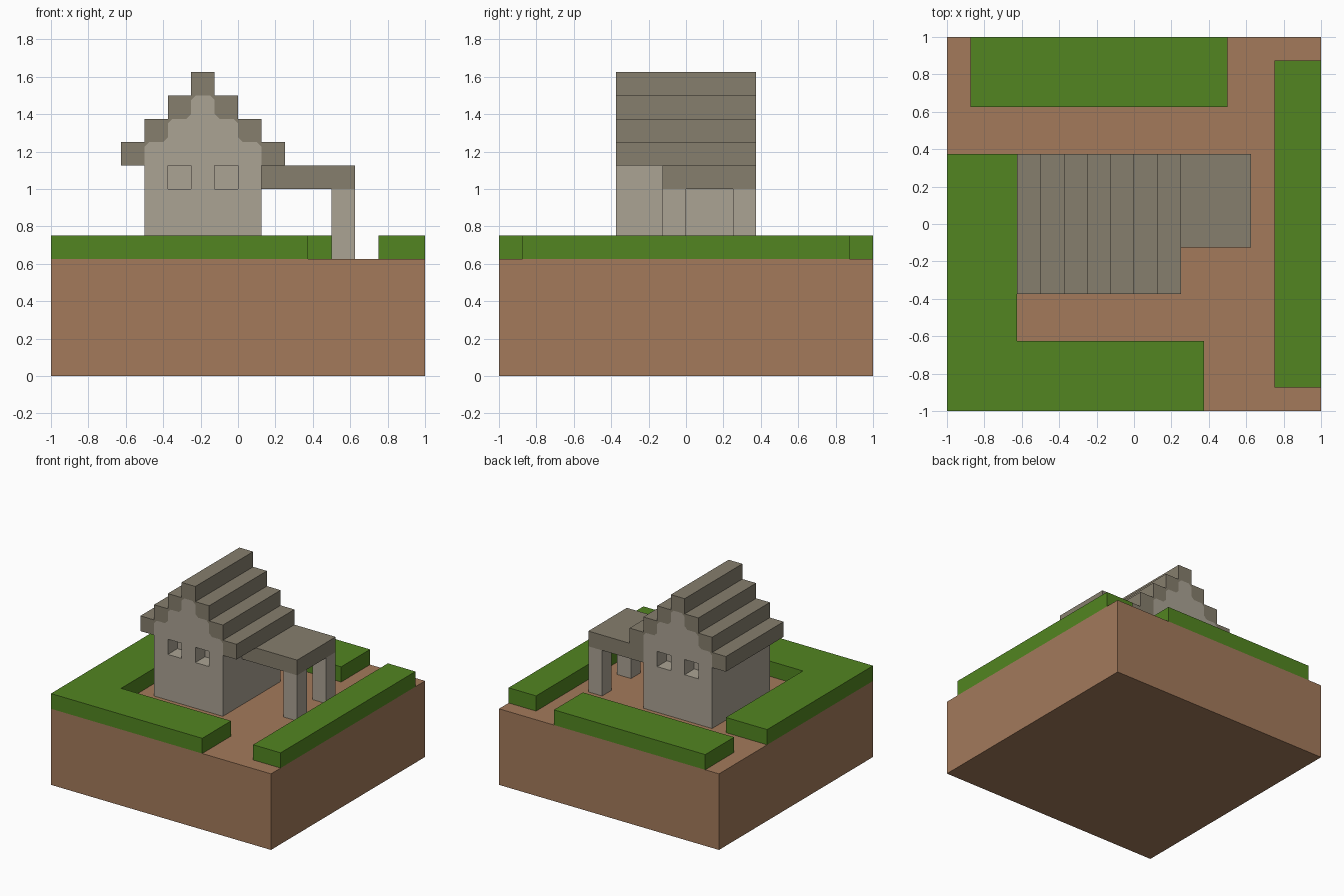
import bpy
import bmesh

U = 0.125  # one block

cube = bpy.data.objects.get("Cube")
if cube:
    bpy.data.objects.remove(cube, do_unlink=True)


def make_material(name, rgb):
    mat = bpy.data.materials.new(name)
    mat.use_nodes = True
    colour = (*rgb, 1.0)
    mat.diffuse_color = colour
    bsdf = mat.node_tree.nodes["Principled BSDF"]
    bsdf.inputs["Base Color"].default_value = colour
    bsdf.inputs["Roughness"].default_value = 0.9
    return mat


SOIL = make_material("soil brown", (0.367, 0.195, 0.105))
GRASS = make_material("grass green", (0.084, 0.235, 0.015))
WALL = make_material("pale stone", (0.407, 0.366, 0.296))
ROOF = make_material("roof grey brown", (0.238, 0.209, 0.153))


def prism(name, outline, axis, lo, hi, mat):
    """Extrude an outline, in blocks, along 'y' (x-z outline) or 'z' (x-y outline)."""
    def place(a, b, c):
        return (a * U, c * U, b * U) if axis == "y" else (a * U, b * U, c * U)
    bm = bmesh.new()
    face = bm.faces.new([bm.verts.new(place(a, b, lo)) for a, b in outline])
    geom = bmesh.ops.extrude_face_region(bm, geom=[face])["geom"]
    move = [q - p for p, q in zip(place(0, 0, lo), place(0, 0, hi))]
    verts = [g for g in geom if isinstance(g, bmesh.types.BMVert)]
    bmesh.ops.translate(bm, verts=verts, vec=move)
    bmesh.ops.recalc_face_normals(bm, faces=bm.faces)
    mesh = bpy.data.meshes.new(name)
    bm.to_mesh(mesh)
    bm.free()
    mesh.materials.append(mat)
    obj = bpy.data.objects.new(name, mesh)
    bpy.context.collection.objects.link(obj)
    return obj


def box(name, x, y, z, mat):
    outline = [(x[0], y[0]), (x[1], y[0]), (x[1], y[1]), (x[0], y[1])]
    return prism(name, outline, "z", z[0], z[1], mat)


def mirrored(half):
    """Add the right half of a gable outline, mirrored about the ridge."""
    return half + [(-3 - x, z) for x, z in reversed(half)]


# Ground block and hedges
box("ground", (-8, 8), (-8, 8), (0, 5), SOIL)
corner = [(-8, -8), (3, -8), (3, -5), (-5, -5), (-5, 3), (-8, 3)]
prism("corner_hedge", corner, "z", 5, 6, GRASS)
box("back_hedge", (-7, 4), (5, 8), (5, 6), GRASS)
box("left_hedge", (6, 8), (-7, 7), (5, 6), GRASS)

# Stepped gable line with clipped corners, shared by walls and roof
C = 0.2
gable = []
for i in range(3):
    x, z = -4 + i, 10 + i
    if i:
        gable += [(x - C, z - 1), (x, z - 1 + C)]
    gable += [(x, z - C), (x + C, z)]

# House walls
walls = prism("house_walls", mirrored([(-4, 5)] + gable), "y", -3, 3, WALL)

# Stepped roof
steps = []
for i in range(4):
    steps += [(-5 + i, 9 + i), (-5 + i, 10 + i)]
outer = mirrored(steps)
inner = mirrored([(-4, 9)] + gable)
prism("stepped_roof", outer + inner[::-1], "y", -3, 3, ROOF)

# Recessed windows, front and back
for x in (-3, -1):
    for y in ((-3.5, -2), (2, 3.5)):
        cutter = box("window_cutter", (x, x + 1), y, (8, 9), WALL)
        cutter.hide_render = True
        mod = walls.modifiers.new("window", "BOOLEAN")
        mod.operation = "DIFFERENCE"
        mod.solver = "EXACT"
        mod.object = cutter
bpy.context.view_layer.update()
graph = bpy.context.evaluated_depsgraph_get()
cut_mesh = bpy.data.meshes.new_from_object(walls.evaluated_get(graph))
cutters = [m.object for m in walls.modifiers]
walls.modifiers.clear()
walls.data = cut_mesh
for cutter in cutters:
    bpy.data.objects.remove(cutter, do_unlink=True)

# Side porch
box("porch_roof", (1, 5), (-1, 3), (8, 9), ROOF)
for name, y in (("front_post", -1), ("back_post", 2)):
    box(name, (4, 5), (y, y + 1), (5, 8), WALL)
